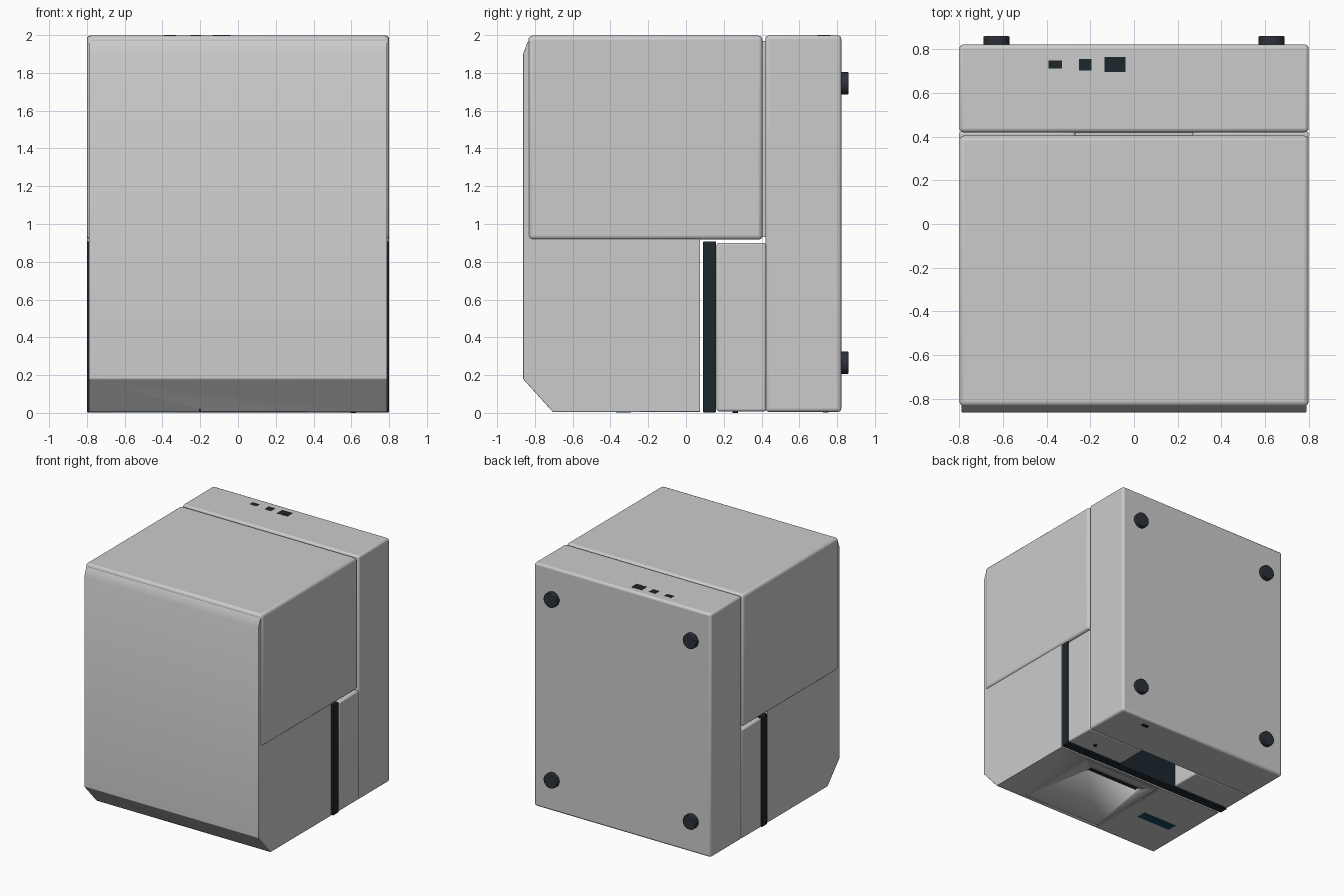
import bpy, bmesh, math

if "Cube" in bpy.data.objects:
    bpy.data.objects.remove(bpy.data.objects["Cube"])


def material(name, rgb):
    m = bpy.data.materials.new(name)
    m.diffuse_color = (*rgb, 1)
    m.use_nodes = True
    m.node_tree.nodes["Principled BSDF"].inputs["Base Color"].default_value = m.diffuse_color
    return m


DARK = material("dark_plastic", (0.012, 0.02, 0.027))
RUBBER = material("rubber", (0.025, 0.03, 0.04))
SCREEN = material("screen_teal", (0.01, 0.07, 0.11))


def finish(bm, name, mat=None, bevel=0, segments=3):
    bmesh.ops.recalc_face_normals(bm, faces=bm.faces)
    me = bpy.data.meshes.new(name)
    bm.to_mesh(me)
    bm.free()
    ob = bpy.data.objects.new(name, me)
    bpy.context.collection.objects.link(ob)
    if mat:
        me.materials.append(mat)
    if bevel:
        b = ob.modifiers.new("round", 'BEVEL')
        b.width, b.segments, b.limit_method = bevel, segments, 'ANGLE'
        b.angle_limit = math.radians(40)
    bpy.ops.object.select_all(action='DESELECT')
    bpy.context.view_layer.objects.active = ob
    ob.select_set(True)
    bpy.ops.object.shade_smooth_by_angle(angle=math.radians(30))
    return ob


def box(name, x, y, z, mat=None, bevel=0):
    bm = bmesh.new()
    bmesh.ops.create_cube(bm, size=1)
    for v in bm.verts:
        for i, (a, b) in enumerate((x, y, z)):
            v.co[i] = (a + b) / 2 + v.co[i] * (b - a)
    return finish(bm, name, mat, bevel)


def cylinder(name, loc, r, depth, axis, mat, bevel=0):
    bm = bmesh.new()
    bmesh.ops.create_cone(bm, cap_ends=True, segments=32, radius1=r, radius2=r, depth=depth)
    ob = finish(bm, name, mat, bevel, 2)
    ob.location = loc
    if axis == 'Y':
        ob.rotation_euler.x = math.pi / 2
    return ob


def cut(ob, x, y, z):
    c = box(ob.name + "_cutter", x, y, z)
    c.hide_render = True
    c.hide_viewport = True
    m = ob.modifiers.new("cut", 'BOOLEAN')
    m.operation, m.solver, m.object = 'DIFFERENCE', 'EXACT', c


# base body with its feet
base = box("base_body", (-.8, .8), (.42, .822), (.005, 1.998), bevel=.018)
for x in (-.63, .63):
    for z in (.265, 1.745):
        cylinder("foot", (x, .84, z), .06, .04, 'Y', RUBBER, .005)

# sockets on the rear face, and a small front socket
for name, x, w, h in (("small_socket", -.36, .062, .036),
                      ("square_socket", -.223, .056, .052),
                      ("large_socket", -.087, .094, .068)):
    xs, ys = (x - w / 2, x + w / 2), (.73 - h / 2, .73 + h / 2)
    box(name, xs, ys, (1.985, 2.0), DARK)
box("front_socket", (.48, .54), (.725, .755), (.002, .02), DARK)

# lid: chamfered side profile run across the width
profile = [(.075, .005), (-.705, .005), (-.863, .18), (-.863, 1.9),
           (-.842, 1.955), (-.83, 1.98), (-.80, 1.992), (.07, 1.992), (.075, 1.98)]
bm = bmesh.new()
face = bm.faces.new([bm.verts.new((-.79, y, z)) for y, z in profile])
out = bmesh.ops.extrude_face_region(bm, geom=[face])
for v in out["geom"]:
    if isinstance(v, bmesh.types.BMVert):
        v.co.x = .79
lid = finish(bm, "lid_body", bevel=.004)
cut(lid, (-.194, .526), (-.676, .046), (-.1, .03))       # door recess
cut(lid, (-.205, -.199), (-.9, .2), (-.1, .02))          # seam beside the door

# front door with paper slot
door = box("front_door", (-.188, .52), (-.67, .04), (.005, .04))
cut(door, (-.085, .41), (-.085, -.03), (-.1, .03))
box("slot_floor", (-.085, .41), (-.085, -.03), (.022, .035), DARK)

# display
box("display", (-.66, -.35), (-.37, -.29), (.002, .02), SCREEN)

# upper cover wrapping the rear of the lid
box("rear_cover", (-.8, .8), (-.835, .405), (.917, 1.997), bevel=.022)
box("inner_spine", (-.27, .27), (.35, .45), (.93, 1.97))

# dark band and the two blocks behind it, leaving a middle recess
box("dark_band", (-.8, .8), (.09, .16), (.003, .907), DARK, .005)
for s, side in ((-1, "left"), (1, "right")):
    x = sorted((s * .27, s * .8))
    box(side + "_shoulder_block", x, (.162, .424), (.008, .9), bevel=.012)

# power button
cylinder("power_button", (.61, .26, .008), .014, .016, 'Z', DARK)
